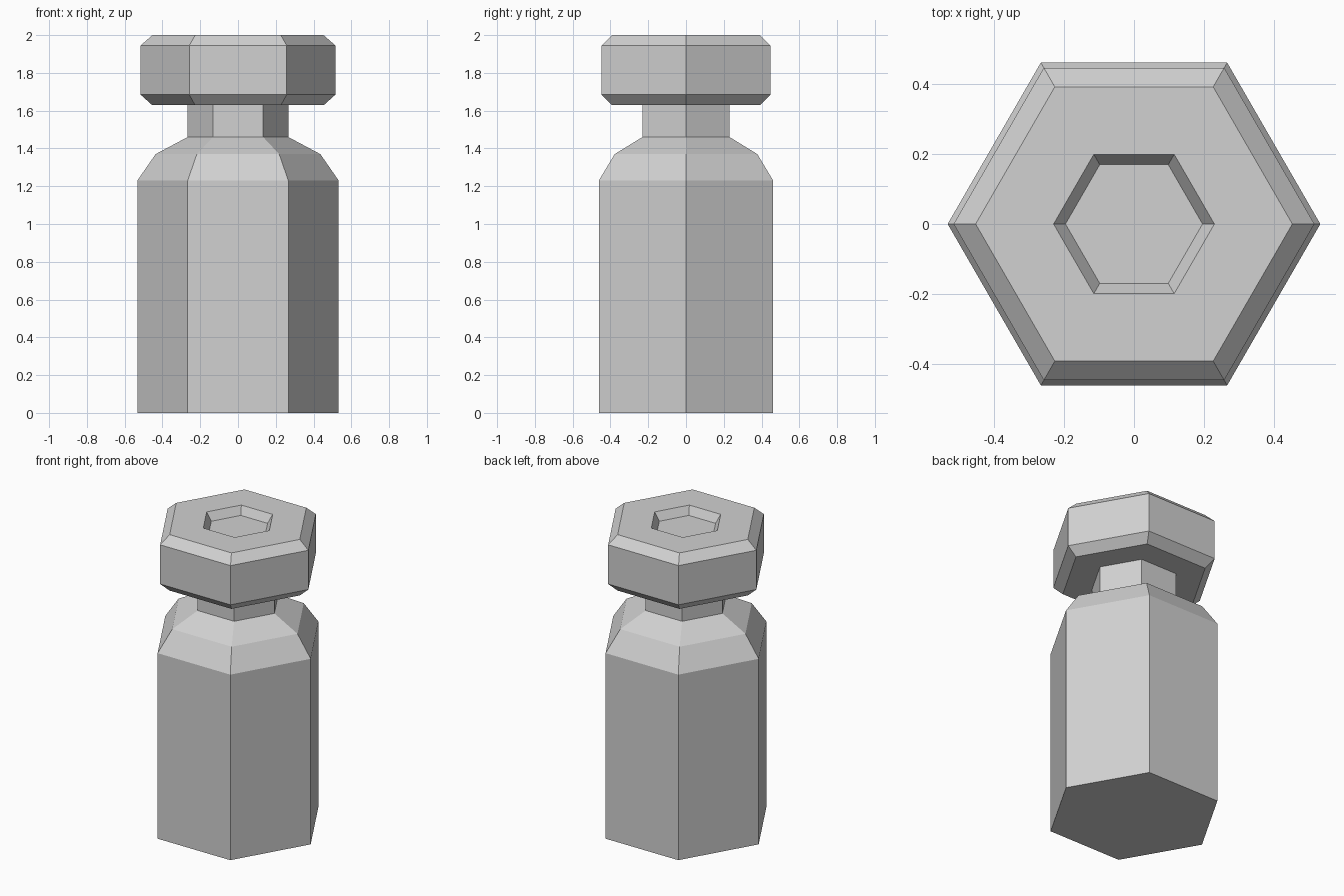
import bpy, bmesh
from math import cos, sin, tau

cube = bpy.data.objects.get("Cube")
if cube:
    bpy.data.objects.remove(cube, do_unlink=True)

SIDES = 6

# Single plain grey
grey = bpy.data.materials.new("plain_grey")
grey.use_nodes = True
colour = (0.64, 0.64, 0.64, 1)
grey.diffuse_color = colour
shader = next(n for n in grey.node_tree.nodes if n.type == 'BSDF_PRINCIPLED')
shader.inputs["Base Color"].default_value = colour


def hex_turned(name, profile):
    """Stack six-sided rings of (radius, height) and close both ends."""
    bm = bmesh.new()
    rings = [[bm.verts.new((r * cos(tau * i / SIDES), r * sin(tau * i / SIDES), z))
              for i in range(SIDES)] for r, z in profile]
    for low, high in zip(rings, rings[1:]):
        for i in range(SIDES):
            j = (i + 1) % SIDES
            bm.faces.new((low[i], low[j], high[j], high[i]))
    bm.faces.new(rings[0][::-1])
    bm.faces.new(rings[-1])
    mesh = bpy.data.meshes.new(name)
    bm.to_mesh(mesh)
    bm.free()
    mesh.materials.append(grey)
    obj = bpy.data.objects.new(name, mesh)
    bpy.context.collection.objects.link(obj)
    return obj


# Bottle: straight body, two-step shoulder, narrow neck
hex_turned("bottle_body", [(0.533, 0), (0.533, 1.23), (0.436, 1.37),
                           (0.267, 1.46), (0.267, 1.64)])

# Cap: chamfered top and bottom, tapered recess sunk into the top
hex_turned("bottle_cap", [(0.455, 1.63), (0.516, 1.685), (0.516, 1.945),
                          (0.453, 2.0), (0.23, 2.0), (0.196, 1.947)])
